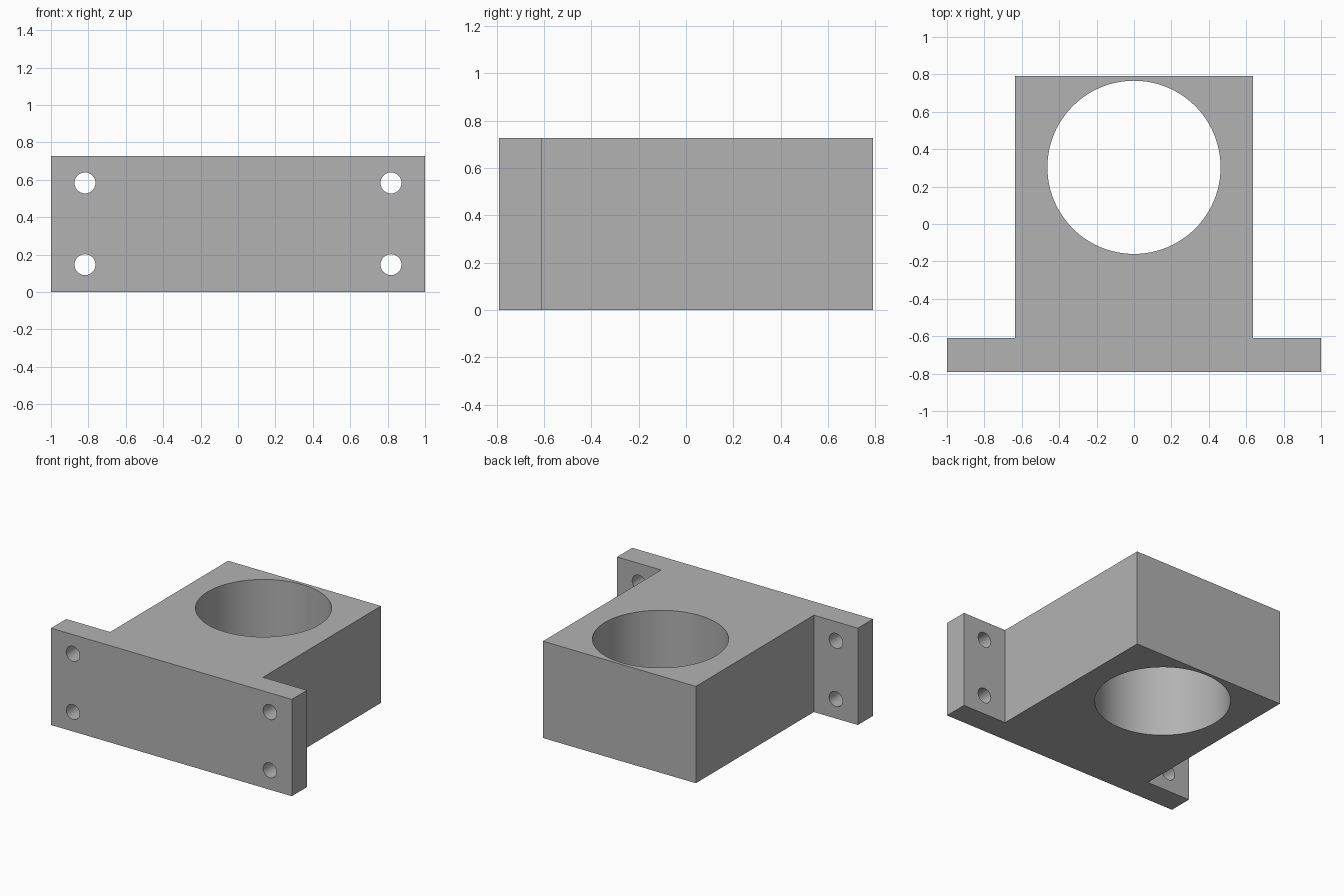
import bpy
import bmesh
import math

if "Cube" in bpy.data.objects:
    bpy.data.objects.remove(bpy.data.objects["Cube"], do_unlink=True)

HEIGHT = 0.727
DEPTH = 0.79          # half depth
FLANGE_BACK = -0.61
BODY = 0.635          # half width of the block
BOLT_X = 0.818

grey = bpy.data.materials.new("plain_grey")
grey.use_nodes = True
colour = (0.448, 0.448, 0.448, 1)
grey.diffuse_color = colour
grey.node_tree.nodes["Principled BSDF"].inputs["Base Color"].default_value = colour

# T-shaped bracket: mirrored half profile, extruded upward
half = [(1, -DEPTH), (1, FLANGE_BACK), (BODY, FLANGE_BACK), (BODY, DEPTH)]
profile = half + [(-x, y) for x, y in reversed(half)]
bm = bmesh.new()
base = bm.faces.new([bm.verts.new((x, y, 0)) for x, y in profile])
top = bmesh.ops.extrude_face_region(bm, geom=[base])["geom"]
bmesh.ops.translate(bm, vec=(0, 0, HEIGHT),
                    verts=[g for g in top if isinstance(g, bmesh.types.BMVert)])
bmesh.ops.recalc_face_normals(bm, faces=bm.faces)
mesh = bpy.data.meshes.new("mounting_bracket")
bm.to_mesh(mesh)
bm.free()
mesh.materials.append(grey)
bracket = bpy.data.objects.new("mounting_bracket", mesh)
bpy.context.collection.objects.link(bracket)


def drill(radius, length, location, rotation=(0, 0, 0), sides=48):
    """Cut a round through hole in the bracket."""
    bpy.ops.mesh.primitive_cylinder_add(vertices=sides, radius=radius, depth=length,
                                        location=location, rotation=rotation)
    cutter = bpy.context.object
    cutter.name = "hole_cutter"
    cutter.hide_render = True
    cutter.data.materials.append(grey)
    cut = bracket.modifiers.new("hole", "BOOLEAN")
    cut.operation = "DIFFERENCE"
    cut.solver = "EXACT"
    cut.object = cutter
    bpy.context.view_layer.objects.active = bracket
    bpy.ops.object.modifier_apply(modifier=cut.name)
    bpy.data.objects.remove(cutter, do_unlink=True)


# Large vertical bore
drill(0.463, 2, (0, 0.303, HEIGHT / 2), sides=96)

# Four bolt holes through the flange ears
for x in (-BOLT_X, BOLT_X):
    for z in (0.146, 0.583):
        drill(0.056, 0.4, (x, -0.7, z), (math.pi / 2, 0, 0))

# Smooth the hole walls, keep the block edges sharp
bpy.ops.object.select_all(action="DESELECT")
bracket.select_set(True)
bpy.context.view_layer.objects.active = bracket
bpy.ops.object.shade_smooth_by_angle(angle=math.radians(30))
